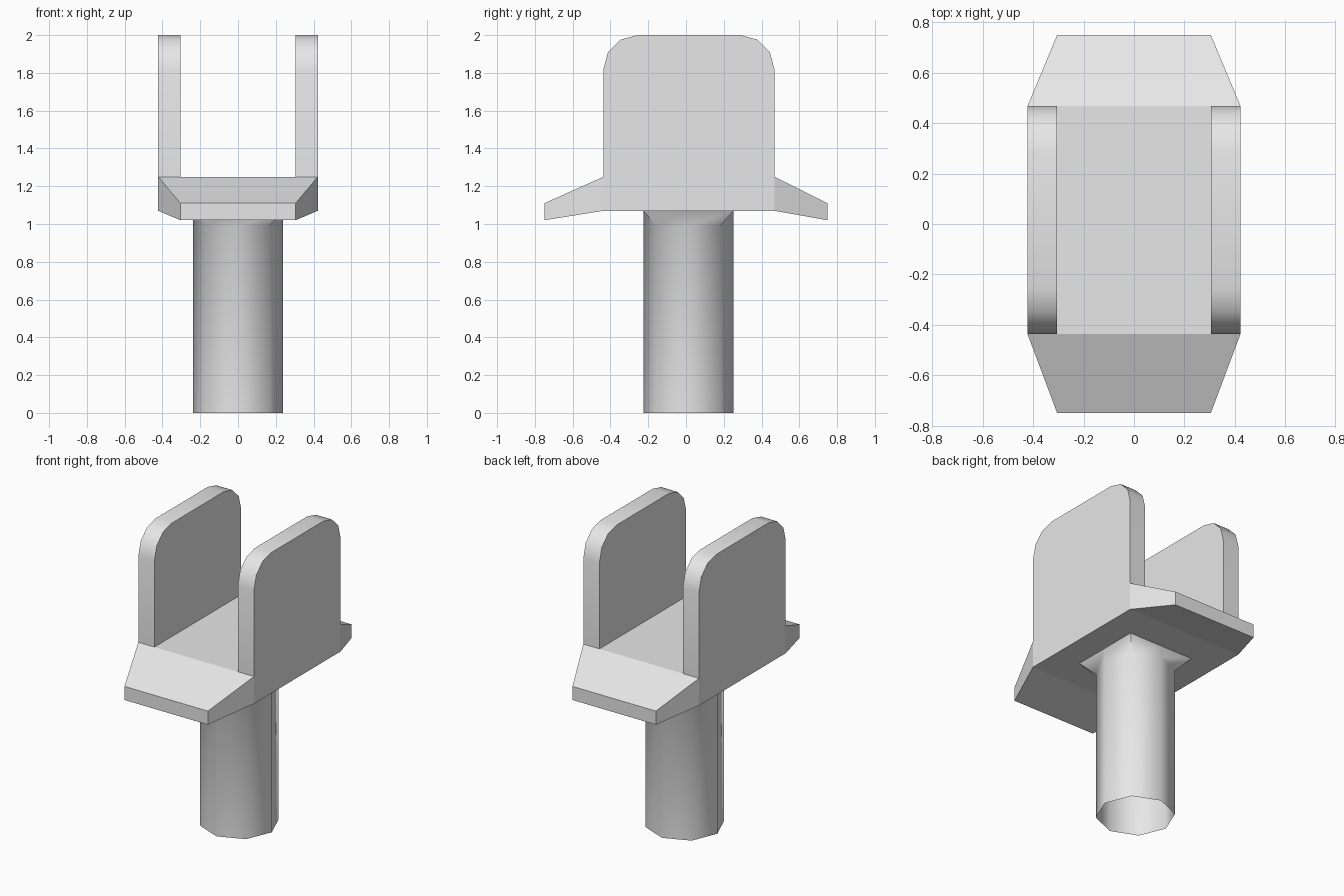
import bpy
import bmesh
from math import radians, sin, cos, pi

cube = bpy.data.objects.get("Cube")
if cube:
    bpy.data.objects.remove(cube, do_unlink=True)

grey = bpy.data.materials.new("light grey")
grey.use_nodes = True
GREY = (0.8, 0.8, 0.8, 1)
grey.diffuse_color = GREY
grey.node_tree.nodes["Principled BSDF"].inputs["Base Color"].default_value = GREY

FRONT, BACK, END = -0.437, 0.468, 0.75      # deck and wing ends along y
INNER, OUTER = 0.305, 0.4225                # upright faces along x
UNDER, DECK, TOP = 1.07, 1.25, 2.0          # heights
POST_Y, RADIUS, NECK = 0.013, 0.238, 0.99


def loft(name, loops, cap_start=True, cap_end=True, smooth=None):
    """Skin a row of equal-length loops, with optional end caps."""
    bm = bmesh.new()
    rings = [[bm.verts.new(p) for p in loop] for loop in loops]
    for a, b in zip(rings, rings[1:]):
        for i in range(len(a)):
            j = (i + 1) % len(a)
            bm.faces.new((a[i], a[j], b[j], b[i]))
    if cap_start:
        bm.faces.new(rings[0][::-1])
    if cap_end:
        bm.faces.new(rings[-1])
    bmesh.ops.recalc_face_normals(bm, faces=bm.faces)
    mesh = bpy.data.meshes.new(name)
    bm.to_mesh(mesh)
    bm.free()
    mesh.materials.append(grey)
    mesh.polygons.foreach_set("use_smooth", [smooth is not None] * len(mesh.polygons))
    if smooth is not None:
        mesh.set_sharp_from_angle(angle=radians(smooth))
    obj = bpy.data.objects.new(name, mesh)
    bpy.context.collection.objects.link(obj)
    return obj


# Deck with a tapering, drooping wing at each end
def section(y, half, low, high):
    return [(-half, y, low), (half, y, low), (half, y, high), (-half, y, high)]


loft("deck", [section(-END, INNER, 1.02, 1.11),
              section(FRONT, OUTER, UNDER, DECK),
              section(BACK, OUTER, UNDER, DECK),
              section(END, INNER, 1.02, 1.11)])

# Two uprights with rounded top corners
CORNER = 0.18
profile = [(FRONT, DECK), (BACK, DECK)]
for centre, start in ((BACK - CORNER, 0), (FRONT + CORNER, 90)):
    for k in range(4):
        a = radians(start + 30 * k)
        profile.append((centre + CORNER * cos(a), TOP - CORNER + CORNER * sin(a)))
for side, name in ((1, "left_upright"), (-1, "right_upright")):
    loft(name, [[(side * x, y, z) for y, z in profile] for x in (INNER, OUTER)],
         smooth=35)


# Eight-sided open post that flares to a square under the deck
def post_ring(z, square=False):
    ring = []
    for k in range(8):
        c, s = cos(k * pi / 4), sin(k * pi / 4)
        r = RADIUS / max(abs(c), abs(s)) if square else RADIUS
        ring.append((r * c, POST_Y + r * s, z))
    return ring


loft("post", [post_ring(0), post_ring(NECK), post_ring(UNDER, True)],
     cap_start=False, cap_end=False, smooth=48)
